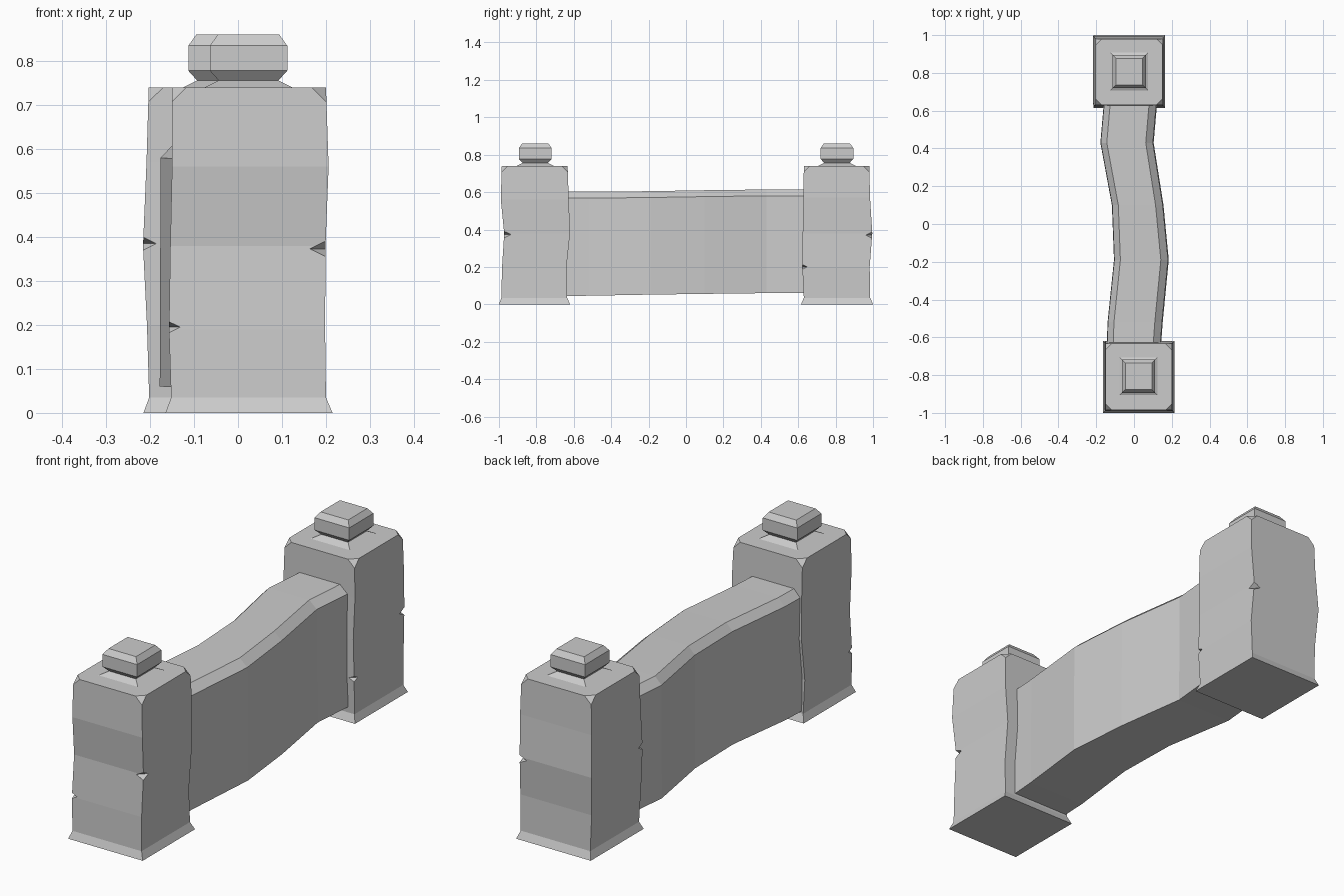
import bpy, bmesh
from mathutils import Matrix

if "Cube" in bpy.data.objects:
    bpy.data.objects.remove(bpy.data.objects["Cube"])


def finish(bm, name):
    bmesh.ops.recalc_face_normals(bm, faces=bm.faces)
    mesh = bpy.data.meshes.new(name)
    bm.to_mesh(mesh)
    bm.free()
    obj = bpy.data.objects.new(name, mesh)
    bpy.context.collection.objects.link(obj)
    return obj


def loft(rings):
    """Skin equal-length point rings into a closed solid."""
    bm = bmesh.new()
    loops = [[bm.verts.new(p) for p in ring] for ring in rings]
    n = len(loops[0])
    for a, b in zip(loops, loops[1:]):
        for i in range(n):
            j = (i + 1) % n
            bm.faces.new((a[i], a[j], b[j], b[i]))
    bm.faces.new(loops[0][::-1])
    bm.faces.new(loops[-1])
    return bm, loops


def box_ring(z, x0, x1, y0, y1):
    return [(x0, y0, z), (x1, y0, z), (x1, y1, z), (x0, y1, z)]


def post(name, levels, notches):
    bm, loops = loft([box_ring(*lv) for lv in levels])
    # chipped top corners
    bmesh.ops.bevel(bm, geom=loops[-1], offset=0.033, segments=1,
                    affect='VERTICES')
    obj = finish(bm, name)
    # small diamond notches on the vertical corners
    cut = bmesh.new()
    for x, y, z, r in notches:
        m = Matrix.Translation((x, y, z)) @ Matrix.Diagonal((r, r, r * 0.5, 1))
        half = bmesh.ops.create_cone(cut, segments=4, radius1=1, radius2=0, depth=1, cap_ends=False,
                                     matrix=m @ Matrix.Translation((0, 0, 0.5)))
        bmesh.ops.create_cone(cut, segments=4, radius1=1, radius2=0, depth=1, cap_ends=False,
                              matrix=m @ Matrix.Diagonal((1, 1, -1, 1)) @ Matrix.Translation((0, 0, 0.5)))
    bmesh.ops.remove_doubles(cut, verts=cut.verts, dist=1e-4)
    cutter = finish(cut, name + "_notch_cutter")
    cutter.hide_render = True
    mod = obj.modifiers.new("notches", 'BOOLEAN')
    mod.operation, mod.solver, mod.object = 'DIFFERENCE', 'EXACT', cutter
    bpy.context.view_layer.objects.active = obj
    bpy.ops.object.modifier_apply(modifier=mod.name)
    bpy.data.objects.remove(cutter)
    return obj


def knob(name, cx, cy):
    profile = [(0.735, 0.1), (0.74, 0.1), (0.756, 0.068), (0.778, 0.088),
               (0.835, 0.088), (0.86, 0.07)]
    bm, _ = loft([box_ring(z, cx - h, cx + h, cy - h, cy + h) for z, h in profile])
    return finish(bm, name)


# worn square posts: z, x range, y range
post("front_post", [
    (0.0, -0.165, 0.215, -1.0, -0.62),
    (0.035, -0.152, 0.2, -0.987, -0.635),
    (0.19, -0.157, 0.198, -0.984, -0.64),
    (0.38, -0.154, 0.199, -0.972, -0.62),
    (0.56, -0.15, 0.206, -0.99, -0.627),
    (0.74, -0.15, 0.2, -0.985, -0.633)],
    [(0.199, -0.972, 0.373, 0.036), (-0.157, -0.984, 0.195, 0.026)])
post("back_post", [
    (0.0, -0.215, 0.165, 0.615, 1.0),
    (0.035, -0.202, 0.152, 0.63, 0.985),
    (0.2, -0.207, 0.156, 0.622, 0.982),
    (0.38, -0.216, 0.15, 0.624, 0.996),
    (0.57, -0.208, 0.156, 0.628, 0.984),
    (0.74, -0.203, 0.152, 0.63, 0.98)],
    [(-0.216, 0.624, 0.385, 0.03), (0.156, 0.622, 0.2, 0.026),
     (0.15, 0.996, 0.37, 0.036)])

# stepped knobs
knob("front_knob", 0.024, -0.806)
knob("back_knob", -0.025, 0.807)

# winding wall: y, left x, right x, bottom z, top z
stations = [(-0.66, -0.145, 0.142, 0.045, 0.603), (-0.52, -0.14, 0.152, 0.046, 0.602),
            (-0.19, -0.106, 0.184, 0.052, 0.605), (0.1, -0.117, 0.156, 0.056, 0.61),
            (0.43, -0.178, 0.104, 0.06, 0.614), (0.66, -0.158, 0.124, 0.062, 0.614)]
wall, _ = loft([[(l, y, b), (r, y, b), (r - 0.004, y, t - 0.034), (r - 0.042, y, t),
                 (l + 0.034, y, t), (l + 0.002, y, t - 0.034)]
                for y, l, r, b, t in stations])
finish(wall, "wall")
